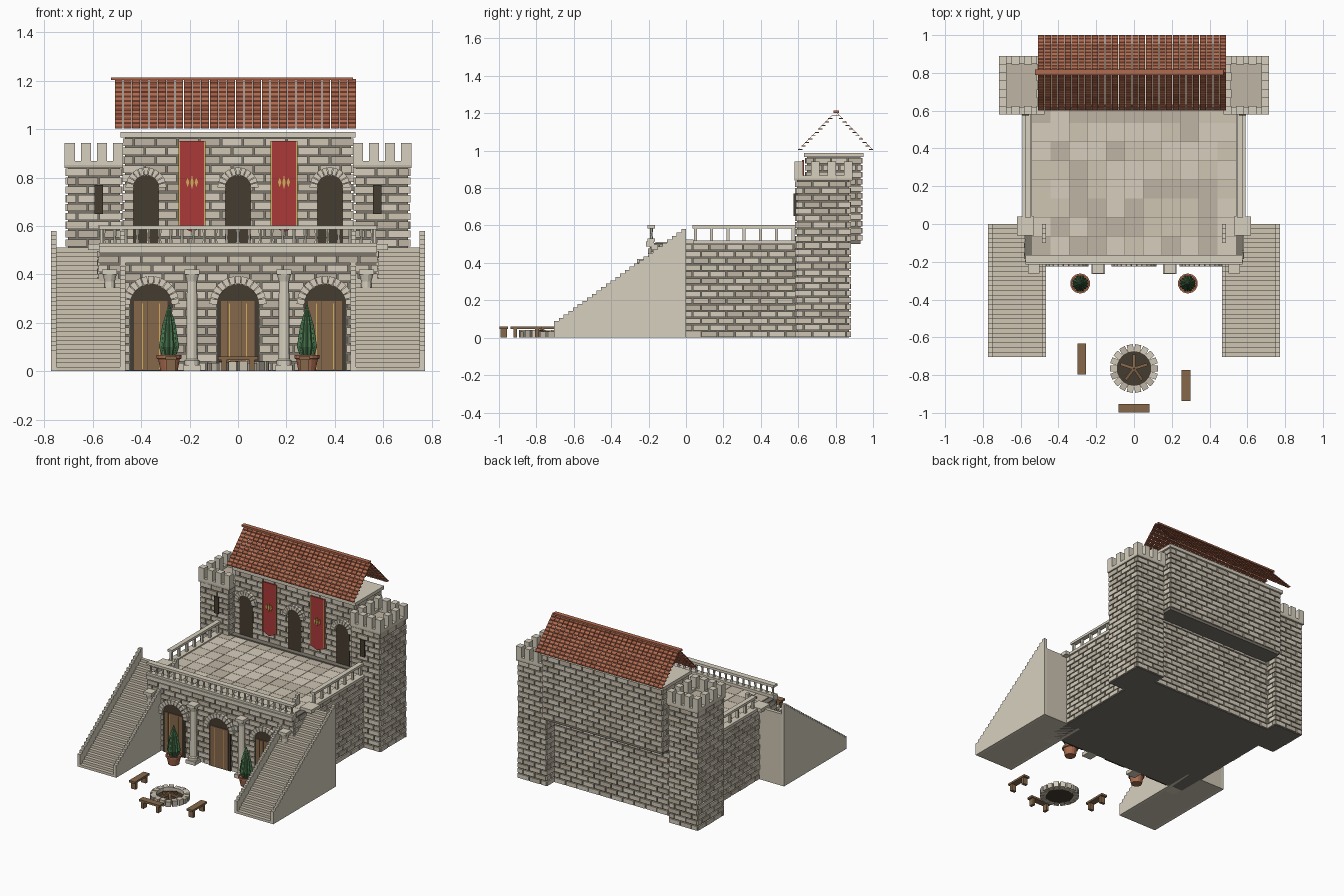
import bpy, bmesh, math, random
from mathutils import Matrix, Vector

if "Cube" in bpy.data.objects:
    bpy.data.objects.remove(bpy.data.objects["Cube"])
random.seed(4)

COL = dict(stone_a=(.62, .56, .45), stone_b=(.52, .46, .37), stone_c=(.68, .62, .51), trim=(.68, .63, .52),
           mortar=(.20, .18, .15), dark=(.06, .045, .03), wood=(.24, .14, .07), gold=(.65, .42, .1), red=(.4, .04, .04),
           tile_a=(.45, .15, .08), tile_b=(.36, .11, .06), clay=(.4, .15, .08), leaf=(.06, .17, .07), leaf2=(.09, .23, .1))
MAT = {}
for k, c in COL.items():
    MAT[k] = bpy.data.materials.new(k)
    MAT[k].diffuse_color = (*c, 1)
NAMES = list(COL)
STONES = ("stone_a", "stone_b", "stone_c")


class Part:
    """Collects simple solids into one named object."""
    def __init__(self, name):
        self.name, self.bm = name, bmesh.new()

    def solid(self, rings, mat, M=None):
        # skin a list of equal-length vertex rings and cap both ends
        M = M or Matrix()
        R = [[self.bm.verts.new(M @ Vector(p)) for p in r] for r in rings]
        n = len(R[0])
        fs = [self.bm.faces.new((a[i], a[(i + 1) % n], b[(i + 1) % n], b[i]))
              for a, b in zip(R, R[1:]) for i in range(n)]
        fs += [self.bm.faces.new(R[0][::-1]), self.bm.faces.new(R[-1])]
        for f in fs:
            f.material_index = NAMES.index(mat)

    def box(self, x0, x1, y0, y1, z0, z1, mat="trim", M=None):
        self.solid([[(x0, y0, z), (x1, y0, z), (x1, y1, z), (x0, y1, z)] for z in (z0, z1)], mat, M)

    def lathe(self, x, y, prof, n, mat):
        self.solid([[(x + r * math.cos(2 * math.pi * (i + .5) / n), y + r * math.sin(2 * math.pi * (i + .5) / n), z)
                     for i in range(n)] for r, z in prof], mat)

    def bricks(self, origin, angle, length, z0, z1, holes=()):
        # running-bond face; local -y is the outside, holes are (u0, u1, top)
        M = Matrix.Translation(origin) @ Matrix.Rotation(math.radians(angle), 4, 'Z')
        rows = round((z1 - z0) / .037)
        h, g = (z1 - z0) / rows, .0035
        for r in range(rows):
            za, zb = z0 + r * h + g, z0 + (r + 1) * h - g
            u = -(.045 if r % 2 else 0)
            while u < length - .004:
                spans = [(max(u, 0) + g, min(u + .09, length) - g)]
                for a, b, top in holes:
                    if za < top:
                        spans = [s for p, q in spans for s in ((p, min(q, a)), (max(p, b), q)) if s[1] - s[0] > .003]
                for p, q in spans:
                    if q - p > .003:
                        self.box(p, q, -.008 - random.random() * .003, .002, za, zb, random.choice(STONES), M)
                u += .09

    def finish(self):
        bmesh.ops.recalc_face_normals(self.bm, faces=self.bm.faces)
        me = bpy.data.meshes.new(self.name)
        self.bm.to_mesh(me)
        for k in NAMES:
            me.materials.append(MAT[k])
        ob = bpy.data.objects.new(self.name, me)
        bpy.context.collection.objects.link(ob)
        return ob


def arched(p, cx, y, z0, zc, r_in, r_out, stones=11):
    # dark arched opening with a voussoir ring
    pts = [(cx + r_in, z0), *[(cx + r_in * math.cos(math.pi * i / 12), zc + r_in * math.sin(math.pi * i / 12))
                              for i in range(13)], (cx - r_in, z0)]
    p.solid([[(x, yy, z) for x, z in pts] for yy in (y - .004, y + .01)], "dark")
    for i in range(stones):
        a0, a1 = math.pi * (i + .06) / stones, math.pi * (i + .94) / stones
        q = [(r * math.cos(a), r * math.sin(a)) for r, a in ((r_in, a0), (r_out, a0), (r_out, a1), (r_in, a1))]
        p.solid([[(cx + a, yy, zc + b) for a, b in q] for yy in (y - .024, y)], "stone_c")


# lower storey: mortar core, bricks, doors
DOORS = (-.36, 0, .36)
p = Part("lower_storey")
p.box(-.572, .572, -.192, .6, 0, .5, "mortar")
p.box(-.5, .5, .6, .79, 0, .52, "mortar")
p.bricks((-.58, -.192, 0), 0, 1.16, 0, .48, [(.58 + d - .088, .58 + d + .088, .3) for d in DOORS])
p.bricks((.572, -.19, 0), 90, .78, 0, .5)
p.bricks((-.572, .59, 0), -90, .78, 0, .5)
p.bricks((.48, .79, 0), 180, .96, 0, .52)
p.finish()
p = Part("doors")
for d in DOORS:
    arched(p, d, -.2, 0, .275, .085, .118, 13)
    p.box(d - .085, d + .085, -.203, -.19, 0, .315, "dark")
    for i in range(5):
        p.box(d - .07 + i * .028, d - .043 + i * .028, -.209, -.2, .005, .29, "wood")
    for s in (-.035, .035):
        p.box(d + s - .002, d + s + .002, -.211, -.2, .01, .28, "gold")
p.finish()

# front columns
p = Part("columns")
for x in (-.53, -.19, .19, .53):
    p.box(x - .036, x + .036, -.265, -.19, 0, .025)
    p.lathe(x, -.23, [(.032, .025), (.032, .045), (.025, .05), (.022, .37), (.03, .4)], 12, "trim")
    p.box(x - .031, x + .031, -.262, -.195, .4, .42)
p.finish()

# terrace floor, cornice and railings
p = Part("terrace")
p.box(-.575, .575, -.215, -.17, .488, .515)
p.box(-.575, .575, -.17, .6, .495, .506, "mortar")
for i in range(11):
    for j in range(8):
        x, y = -.54 + i * .0982, -.165 + j * .1
        p.box(x + .001, x + .097, y + .001, y + .099, .5, .512, random.choice(STONES))
for s in (-1, 1):
    p.box(*sorted((s * .54, s * .59)), 0, .59, .5, .52)
    p.box(*sorted((s * .53, s * .62)), -.06, .04, .5, .525)
p.finish()
p = Part("railings")
p.box(-.575, .575, -.205, -.165, .585, .602)
p.box(-.575, .575, -.205, -.165, .515, .53)
for i in range(25):
    p.lathe(-.555 + i * 1.11 / 24, -.185, [(.009, .53), (.006, .55), (.009, .585)], 6, "trim")
for s in (-1, 1):
    p.box(*sorted((s * .545, s * .578)), .035, .59, .585, .602)
    for i in range(7):
        y = .05 + i * .087
        p.box(s * .562 - .008, s * .562 + .008, y - .008, y + .008, .515, .587)
p.finish()

# twin outer stairs with stepped side walls
N = 28
for s, side in ((-1, "left"), (1, "right")):
    p = Part(side + "_stairs")
    for a, b, lift in ((.465, .487, .07), (.487, .75, 0), (.75, .772, .07)):
        prof = [(0, 0), (-.705, 0)]
        for i in range(N):
            z = (i + 1) * .51 / N + lift
            prof += [(-.705 + i * .705 / N, z), (-.705 + (i + 1) * .705 / N, z)]
        p.solid([[(s * x, y, z) for y, z in prof] for x in (a, b)], "trim" if lift else "stone_a")
    p.finish()

# corner towers with slits and battlements
for s, side in ((-1, "left"), (1, "right")):
    p = Part(side + "_tower")
    xa, xb = sorted((s * .48, s * .71))
    p.box(xa + .008, xb - .008, .593, .872, 0, .85, "mortar")
    p.bricks((xa, .593, 0), 0, .23, 0, .84)
    p.bricks((xb - .008, .585, 0), 90, .295, 0, .84)
    p.bricks((xb, .872, 0), 180, .23, 0, .84)
    p.bricks((xa + .008, .88, 0), -90, .295, 0, .84)
    p.box(s * .575 - .018, s * .575 + .018, .575, .6, .65, .77, "dark")
    # parapet walls, then merlons
    xa, xb, ya, yb = xa - .006, xb + .006, .58, .89
    p.box(xa, xb, ya, yb, .84, .852, "stone_b")
    for x0, x1, y0, y1 in ((xa, xb, ya, ya + .04), (xa, xb, yb - .04, yb), (xa, xa + .04, ya, yb), (xb - .04, xb, ya, yb)):
        p.box(x0, x1, y0, y1, .85, .868)
    for i in range(4):
        for j in range(4):
            if i in (0, 3) or j in (0, 3):
                x, y = xa + i * (xb - xa - .042) / 3, ya + j * (yb - ya - .045) / 3
                p.box(x, x + .042, y, y + .045, .866, .943)
    p.finish()

# upper hall with arched openings
p = Part("upper_hall")
WIN = (-.38, 0, .38)
p.box(-.467, .467, .648, .932, .5, .97, "mortar")
p.bricks((-.475, .648, 0), 0, .95, .515, .965, [(.475 + w - .052, .475 + w + .052, .78) for w in WIN])
p.bricks((.467, .64, 0), 90, .3, .515, .965)
p.bricks((.475, .932, 0), 180, .95, .515, .965)
p.bricks((-.467, .94, 0), -90, .3, .515, .965)
p.box(-.485, .485, .63, .95, .965, .988)
for w in WIN:
    arched(p, w, .64, .512, .757, .053, .085)
p.finish()

# hanging banners with gold edges and a plain leaf motif
p = Part("banners")
for c in (-.19, .19):
    q = [(-.056, .95), (-.056, .6), (0, .575), (.056, .6), (.056, .95)]
    p.solid([[(c + x, y, z) for x, z in q] for y in (.622, .63)], "red")
    for s in (-.053, .053):
        p.box(c + s - .003, c + s + .003, .619, .632, .6, .95, "gold")
    for a, h in ((-.018, .04), (0, .06), (.018, .04)):
        q = [(-.007, 0), (0, -h / 2), (.007, 0), (0, h / 2)]
        p.solid([[(c + a + x, y, .78 + z) for x, z in q] for y in (.617, .624)], "gold")
p.finish()

# open gable roof: rows of separate tiles on two slopes
p = Part("tile_roof")
ROWS, COLS = 11, 28
for s in (-1, 1):
    for r in range(ROWS):
        for c in range(COLS):
            w = 1.0 / COLS
            x = -.51 + c * w
            y0, y1 = s * (.2 - r * .0178), s * (.2 - (r + 1) * .0178 - .001)
            z0, z1 = 1.003 + r * .0183, 1.003 + (r + 1) * .0183
            m = random.choice(("tile_a", "tile_a", "tile_b"))
            p.solid([[(xx, .8 + y0, z0), (xx, .8 + y1, z1), (xx, .8 + y1, z1 + .002), (xx, .8 + y0, z0 + .002)]
                     for xx in (x + .001, x + w - .002)], m)
            p.box(x + .002, x + w - .003, *sorted((.8 + y0, .8 + y0 - s * .022)), z0 + .001, z0 + .006, m)
p.box(-.525, .475, .788, .818, 1.202, 1.214, "tile_a")
p.finish()

# potted conifers
p = Part("potted_trees")
for x in (-.285, .285):
    p.lathe(x, -.315, [(.036, 0), (.046, .05), (.053, .052), (.053, .066), (.044, .066), (.044, .058)], 14, "clay")
    for k, (m, sc) in enumerate((("leaf", 1), ("leaf2", .93))):
        rings = []
        for r, z in ((.03, .06), (.045, .1), (.03, .19), (.003, .272)):
            rings.append([(x + r * sc * (1 if i % 2 else .8) * math.cos(math.pi * (i + k) / 8),
                           -.315 + r * sc * (1 if i % 2 else .8) * math.sin(math.pi * (i + k) / 8), z) for i in range(16)])
        p.solid(rings, m)
p.finish()

# fire pit: stone ring, ash bed and logs
p = Part("fire_pit")
p.lathe(0, -.765, [(.095, 0), (.095, .012)], 20, "dark")
for i in range(18):
    M = Matrix.Translation((0, -.765, 0)) @ Matrix.Rotation(i * math.pi / 9, 4, 'Z')
    p.box(.088, .128, -.0165, .0165, 0, random.uniform(.034, .042), random.choice(STONES), M)
for i in range(5):
    M = Matrix.Translation((0, -.765, .035)) @ Matrix.Rotation(i * math.tau / 5 + .3, 4, 'Z') @ Matrix.Rotation(.25, 4, 'Y')
    p.box(0, .075, -.008, .008, -.008, .008, "wood", M)
p.finish()

# benches
for n, (x, y, a) in enumerate(((-.277, -.715, 90), (.275, -.855, 90), (0, -.975, 0))):
    p = Part(f"bench_{n + 1}")
    M = Matrix.Translation((x, y, 0)) @ Matrix.Rotation(math.radians(a), 4, 'Z')
    p.box(-.082, .082, -.023, .023, .047, .061, "wood", M)
    for s in (-.058, .058):
        p.box(s - .01, s + .01, -.018, .018, 0, .047, "wood", M)
    p.finish()

for m in bpy.data.materials:
    if m.users and not m.is_grease_pencil:
        m.use_nodes = True
        m.node_tree.nodes["Principled BSDF"].inputs["Base Color"].default_value = m.diffuse_color
